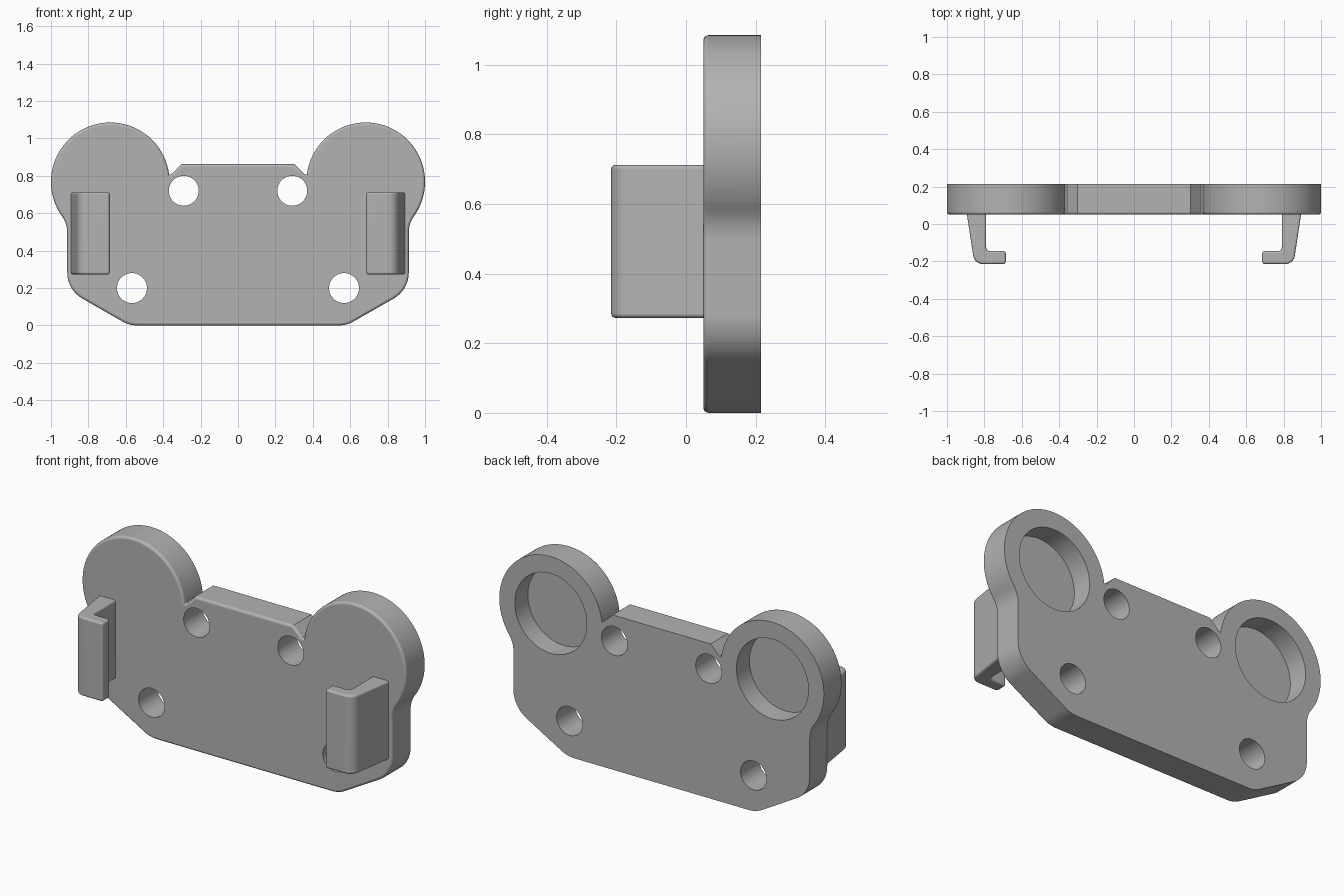
import bpy, bmesh, math
from mathutils import Vector

if "Cube" in bpy.data.objects:
    bpy.data.objects.remove(bpy.data.objects["Cube"], do_unlink=True)

grey = bpy.data.materials.new("plain grey")
grey.use_nodes = True
grey.diffuse_color = (0.45, 0.45, 0.45, 1)
grey.node_tree.nodes["Principled BSDF"].inputs["Base Color"].default_value = grey.diffuse_color

FRONT, BACK = 0.05, 0.215
EAR = Vector((0.683, 0.768))
EAR_R = 0.317


def arc(center, radius, start, end, steps):
    """Points on an arc, angles in degrees."""
    angles = [math.radians(start + (end - start) * i / steps) for i in range(steps + 1)]
    return [Vector((center[0] + radius * math.cos(a), center[1] + radius * math.sin(a))) for a in angles]


def corner(before, point, after, radius, steps=8):
    """Points of a rounded corner."""
    p = Vector(point)
    if radius == 0:
        return [p]
    u, v = (Vector(before) - p).normalized(), (Vector(after) - p).normalized()
    half = u.angle(v) / 2
    center = p + (u + v).normalized() * radius / math.sin(half)
    a, b = [p + d * radius / math.tan(half) - center for d in (u, v)]
    return [center + a.normalized().slerp(b.normalized(), i / steps) * radius for i in range(steps + 1)]


def prism(name, points, place, low, high, round_ends, radius=0.015):
    """Extrude a profile from low to high and round the chosen end loops."""
    bm = bmesh.new()
    loops = [[bm.verts.new(place(p, h)) for p in points] for h in (low, high)]
    caps = [bm.faces.new(loop) for loop in loops]
    n = len(points)
    for i in range(n):
        j = (i + 1) % n
        bm.faces.new((loops[0][i], loops[0][j], loops[1][j], loops[1][i]))
    bmesh.ops.recalc_face_normals(bm, faces=bm.faces)
    edges = [e for k in round_ends for e in caps[k].edges]
    if edges:
        bmesh.ops.bevel(bm, geom=edges, offset=radius, segments=4, profile=0.5,
                        affect='EDGES', clamp_overlap=False)
    mesh = bpy.data.meshes.new(name)
    bm.to_mesh(mesh)
    bm.free()
    mesh.materials.append(grey)
    obj = bpy.data.objects.new(name, mesh)
    bpy.context.collection.objects.link(obj)
    return obj


def activate(obj):
    bpy.ops.object.select_all(action='DESELECT')
    obj.select_set(True)
    bpy.context.view_layer.objects.active = obj


def finish(obj):
    activate(obj)
    bpy.ops.object.shade_smooth_by_angle(angle=math.radians(32))
    obj.modifiers.new("flat_faces", 'WEIGHTED_NORMAL').keep_sharp = True


def upright(p, h):
    return (p[0], h, p[1])


def level(p, h):
    return (p[0], p[1], h)


# Plate outline: lower corners, flared side, round ear, notch and top edge
SIDE, FLARE = 0.913, 0.15
low_corner, side_corner = (0.58, 0), (SIDE, 0.19)
dx = SIDE + FLARE - EAR.x
drop = math.sqrt((EAR_R + FLARE) ** 2 - dx ** 2)
lean = math.degrees(math.atan2(drop, dx))
half = corner((0, 0), low_corner, side_corner, 0.16)
half += corner(low_corner, side_corner, (SIDE, 1), 0.16)
half += arc((SIDE + FLARE, EAR.y - drop), FLARE, 180, 180 - lean, 10)
half += arc(EAR, EAR_R, -lean, 173, 64)[1:]
half += [Vector((0.357, 0.807)), Vector((0.302, 0.862))]
outline = half + [Vector((-p.x, p.y)) for p in reversed(half)]
plate = prism("plate", outline, upright, FRONT, BACK, [0])

# Screw holes and round pockets in the back of the ears
for side in (1, -1):
    cuts = [(0.29, 0.72, 0.08, 0), (0.567, 0.2, 0.08, 0), (EAR.x, EAR.y, 0.222, 0.1)]
    for x, z, radius, start in cuts:
        circle = arc((side * x, z), radius, 0, 360, 64)[:-1]
        cutter = prism("cutter", circle, upright, start, 0.3, [])
        cutter.hide_render = True
        cut = plate.modifiers.new("cut", 'BOOLEAN')
        cut.operation, cut.solver, cut.object = 'DIFFERENCE', 'EXACT', cutter
        activate(plate)
        bpy.ops.object.modifier_apply(modifier=cut.name)
        bpy.data.objects.remove(cutter, do_unlink=True)
finish(plate)

# Hooks: tapered arm with an inward lip
hook = [((0.79, 0.07), 0), ((0.79, -0.145), 0.02), ((0.685, -0.145), 0.015),
        ((0.685, -0.215), 0.015), ((0.853, -0.215), 0.055), ((0.896, 0.07), 0)]
profile = []
for i, (p, r) in enumerate(hook):
    profile += corner(hook[i - 1][0], p, hook[(i + 1) % len(hook)][0], r)
for name, side in (("left_hook", 1), ("right_hook", -1)):
    points = [Vector((side * p.x, p.y)) for p in profile]
    finish(prism(name, points, level, 0.273, 0.712, [0, 1], 0.012))
